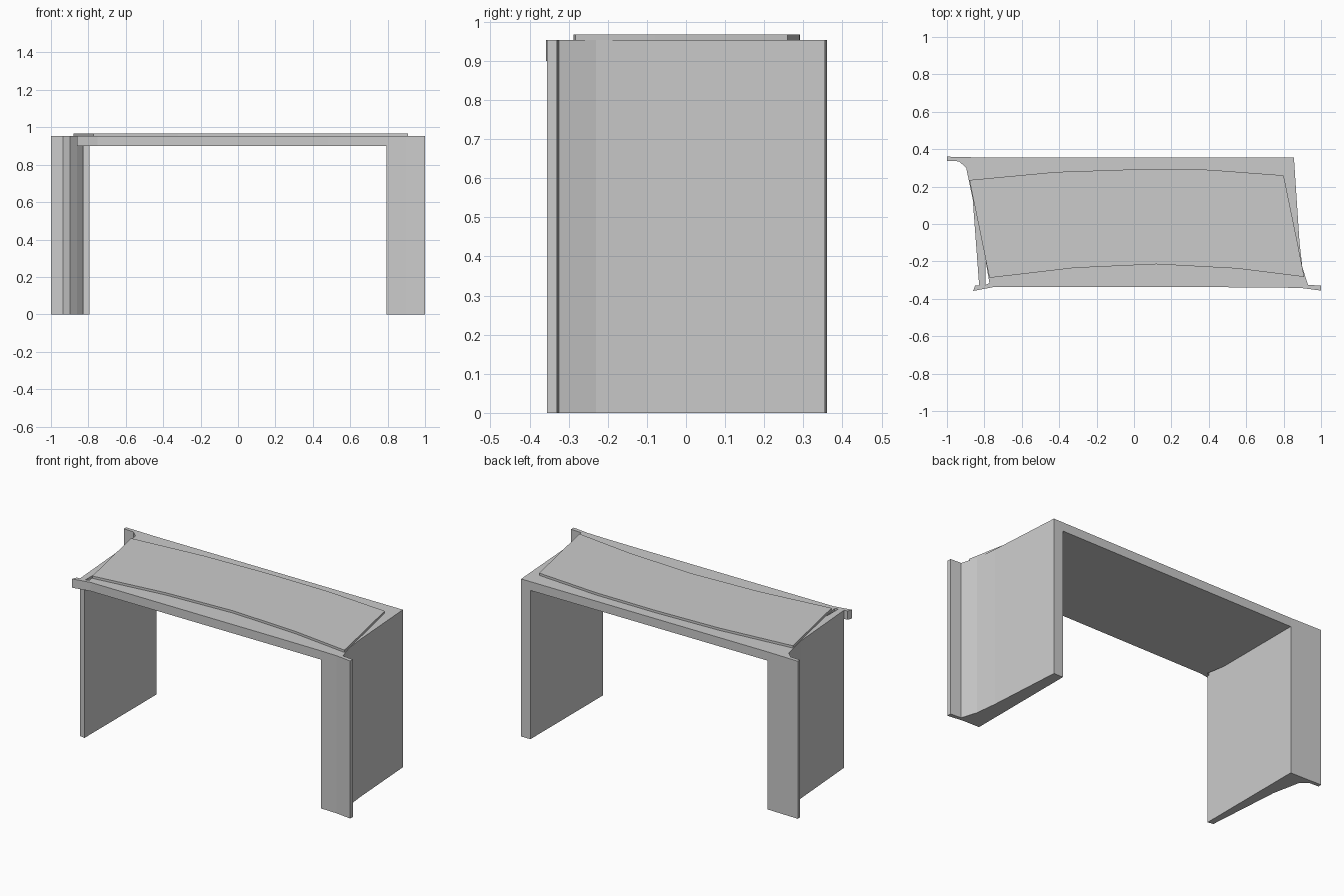
import bpy, bmesh

if "Cube" in bpy.data.objects:
    bpy.data.objects.remove(bpy.data.objects["Cube"])


def prism(name, outline, z0, z1):
    """Extrude a plan outline (x, y) from z0 to z1."""
    bm = bmesh.new()
    face = bm.faces.new([bm.verts.new((x, y, z0)) for x, y in outline])
    ext = bmesh.ops.extrude_face_region(bm, geom=[face])
    tops = [v for v in ext["geom"] if isinstance(v, bmesh.types.BMVert)]
    bmesh.ops.translate(bm, verts=tops, vec=(0, 0, z1 - z0))
    bmesh.ops.recalc_face_normals(bm, faces=bm.faces)
    mesh = bpy.data.meshes.new(name)
    bm.to_mesh(mesh)
    bm.free()
    obj = bpy.data.objects.new(name, mesh)
    bpy.context.collection.objects.link(obj)
    return obj


DECK_BOTTOM, DECK_TOP, PANEL_TOP = 0.90, 0.953, 0.967

# Left wall leg, flaring outward at the back
prism("left_leg", [
    (-0.793, 0.355), (-1.0, 0.36), (-1.0, 0.338), (-0.935, 0.335),
    (-0.897, 0.30), (-0.862, 0.13), (-0.828, -0.328), (-0.793, -0.335),
], 0, DECK_TOP)

# Right wall leg, flaring outward at the front
prism("right_leg", [
    (0.793, -0.34), (0.90, -0.343), (1.0, -0.356), (1.0, -0.33),
    (0.93, -0.325), (0.90, -0.23), (0.885, -0.1), (0.855, 0.355),
    (0.793, 0.355),
], 0, DECK_TOP)

# Deck between the legs, with a narrow slit and a small lip at the left front
prism("deck", [
    (-0.793, 0.355), (-0.793, -0.20), (-0.773, -0.315), (-0.793, -0.325),
    (-0.85, -0.33), (-0.86, -0.358), (-0.75, -0.337), (0.48, -0.338),
    (0.793, -0.34), (0.793, 0.355),
], DECK_BOTTOM, DECK_TOP)

# Thin curved panel raised on the deck
prism("top_panel", [
    (-0.88, 0.235), (-0.42, 0.278), (0.0, 0.292), (0.4, 0.29), (0.80, 0.26),
    (0.87, -0.08), (0.91, -0.283), (0.55, -0.238), (0.12, -0.215),
    (-0.32, -0.235), (-0.773, -0.288),
], DECK_TOP, PANEL_TOP)
